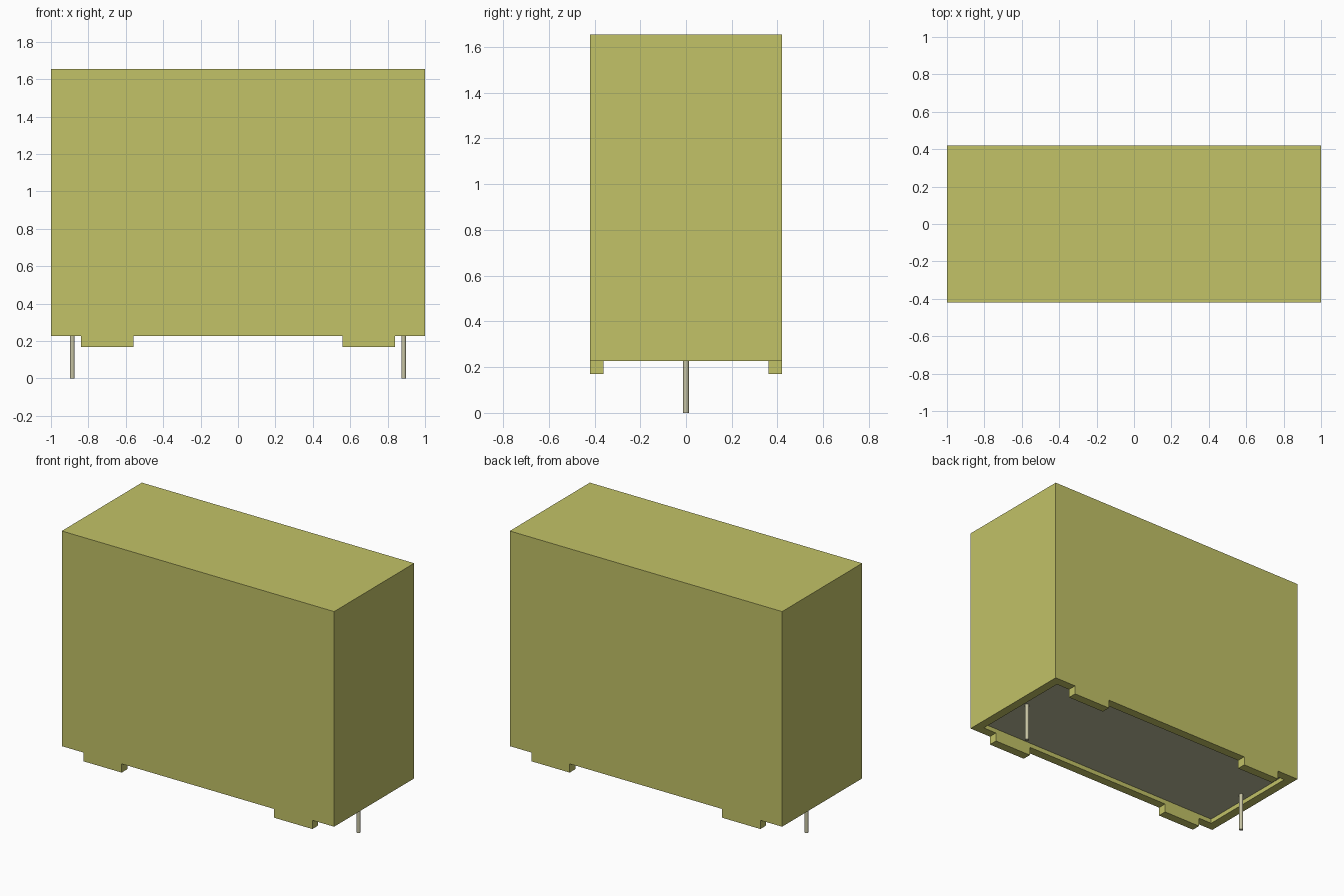
import bpy, bmesh
from mathutils import Vector

cube = bpy.data.objects.get("Cube")
if cube:
    bpy.data.objects.remove(cube, do_unlink=True)


def material(name, rgb):
    m = bpy.data.materials.new(name)
    m.use_nodes = True
    m.diffuse_color = (*rgb, 1)
    m.node_tree.nodes["Principled BSDF"].inputs["Base Color"].default_value = (*rgb, 1)
    return m


shell_mat = material("olive yellow plastic", (0.54, 0.54, 0.135))
fill_mat = material("pale grey resin", (0.50, 0.50, 0.33))
pin_mat = material("tinned metal", (0.57, 0.55, 0.37))

HX, HY = 1.0, 0.42          # half size of the case
BOTTOM, TOP = 0.227, 1.655
WALL = 0.06
FOOT_X = (0.56, 0.84)       # span of each foot along x
FOOT_H = 0.058
RECESS = 0.03               # depth from rim to resin
FILL_H = 0.04


def box(bm, lo, hi):
    verts = bmesh.ops.create_cube(bm, size=1)["verts"]
    lo, hi = Vector(lo), Vector(hi)
    for v in verts:
        v.co = (lo + hi) / 2 + v.co * (hi - lo)


def finish(bm, name, mat):
    bmesh.ops.recalc_face_normals(bm, faces=bm.faces)
    mesh = bpy.data.meshes.new(name)
    bm.to_mesh(mesh)
    bm.free()
    mesh.materials.append(mat)
    obj = bpy.data.objects.new(name, mesh)
    bpy.context.collection.objects.link(obj)
    return obj


def extrude_bottom(bm, test, dz):
    """Extrude the underside faces chosen by test(|x|, |y|) along z."""
    faces = []
    for f in bm.faces:
        c = f.calc_center_median()
        if abs(c.z - BOTTOM) < 1e-4 and abs(f.normal.z) > 0.9 and test(abs(c.x), abs(c.y)):
            faces.append(f)
    geom = bmesh.ops.extrude_face_region(bm, geom=faces)["geom"]
    moved = [g for g in geom if isinstance(g, bmesh.types.BMVert)]
    bmesh.ops.translate(bm, verts=moved, vec=(0, 0, dz))
    old = [f for f in faces if f.is_valid]
    if old:
        bmesh.ops.delete(bm, geom=old, context='FACES')
    bm.normal_update()


# Case: a box cut along the wall and foot lines, with cavity and feet extruded
bm = bmesh.new()
box(bm, (-HX, -HY, BOTTOM), (HX, HY, TOP))
cuts = [((s * x, 0, 0), (1, 0, 0)) for x in (*FOOT_X, HX - WALL) for s in (-1, 1)]
cuts += [((0, s * (HY - WALL), 0), (0, 1, 0)) for s in (-1, 1)]
for co, no in cuts:
    bmesh.ops.bisect_plane(bm, geom=bm.verts[:] + bm.edges[:] + bm.faces[:],
                           plane_co=co, plane_no=no)
bm.normal_update()
extrude_bottom(bm, lambda x, y: x < HX - WALL and y < HY - WALL, RECESS + FILL_H)
extrude_bottom(bm, lambda x, y: FOOT_X[0] < x < FOOT_X[1] and y > HY - WALL, -FOOT_H)
bmesh.ops.dissolve_limit(bm, angle_limit=0.01, verts=bm.verts, edges=bm.edges)
finish(bm, "case", shell_mat)

# Resin filling the underside of the case
bm = bmesh.new()
box(bm, (-HX + WALL, -HY + WALL, BOTTOM + RECESS),
    (HX - WALL, HY - WALL, BOTTOM + RECESS + FILL_H))
finish(bm, "resin_fill", fill_mat)

# Round wire leads
for side, x in (("left", 0.886), ("right", -0.886)):
    bm = bmesh.new()
    length = BOTTOM + RECESS + 0.02
    bmesh.ops.create_cone(bm, cap_ends=True, segments=20, radius1=0.0125,
                          radius2=0.0125, depth=length)
    bmesh.ops.translate(bm, verts=bm.verts, vec=(x, 0, length / 2))
    for f in bm.faces:
        f.smooth = abs(f.calc_center_median().z - length / 2) < 0.01
    for e in bm.edges:
        e.smooth = abs(e.verts[0].co.z - e.verts[1].co.z) > 0.01
    finish(bm, side + "_lead", pin_mat)
